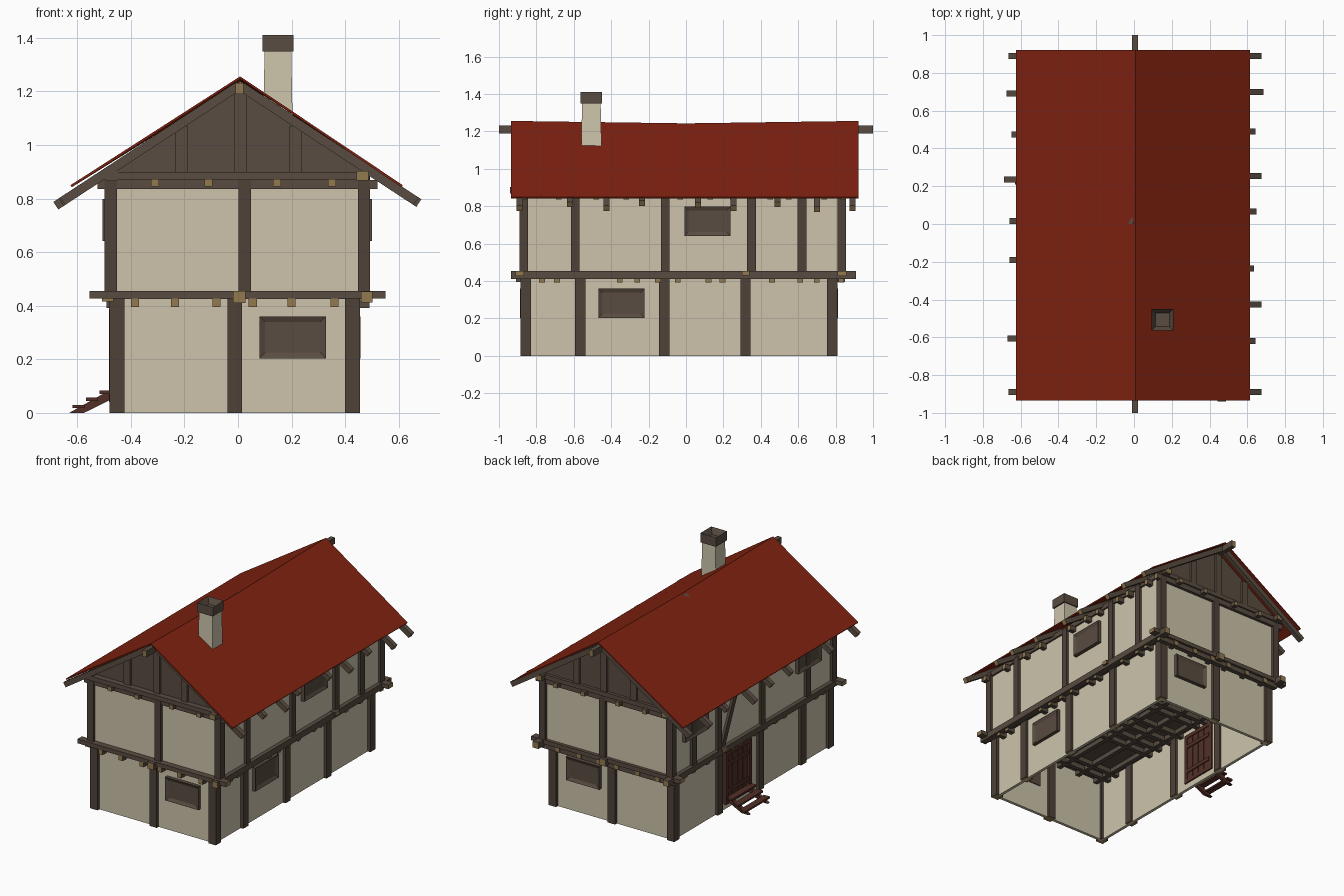
import bpy, bmesh, math
from mathutils import Matrix, Vector

if "Cube" in bpy.data.objects:
    bpy.data.objects.remove(bpy.data.objects["Cube"])


def material(name, r, g, b):
    m = bpy.data.materials.new(name)
    lin = [((c / 255 + 0.055) / 1.055) ** 2.4 for c in (r, g, b)]
    m.diffuse_color = (*lin, 1)
    m.use_nodes = True
    m.node_tree.nodes["Principled BSDF"].inputs["Base Color"].default_value = m.diffuse_color
    return m


PLASTER = material("plaster", 205, 196, 171)
POST = material("dark timber", 79, 66, 57)
BEAM = material("timber", 89, 76, 65)
END = material("cut timber end", 147, 122, 80)
ROOF = material("roof red", 128, 34, 16)
DOOR = material("door brown", 82, 47, 39)


def add_object(name, bm, *mats):
    me = bpy.data.meshes.new(name)
    bm.to_mesh(me)
    bm.free()
    for m in mats:
        me.materials.append(m)
    ob = bpy.data.objects.new(name, me)
    bpy.context.collection.objects.link(ob)
    return ob


def boxes(name, items, mat, end=None):
    """items: (lo, hi) or (lo, hi, matrix); faces across axis `end` get the cut-end colour."""
    bm = bmesh.new()
    for lo, hi, *mx in items:
        lo, hi = Vector(lo), Vector(hi)
        vs = bmesh.ops.create_cube(bm, size=1)["verts"]
        if end is not None:
            for f in {f for v in vs for f in v.link_faces}:
                f.normal_update()
                f.material_index = int(abs(f.normal[end]) > 0.9)
        for v in vs:
            v.co = Vector(((lo[i] + hi[i]) / 2 + v.co[i] * (hi[i] - lo[i]) for i in range(3)))
            if mx:
                v.co = mx[0] @ v.co
    return add_object(name, bm, mat, END)


def prism(name, pts, y0, y1, mat):
    """Extrude an x-z outline along y."""
    bm = bmesh.new()
    f = bm.faces.new([bm.verts.new((x, y0, z)) for x, z in pts])
    top = bmesh.ops.extrude_face_region(bm, geom=[f])["geom"]
    bmesh.ops.translate(bm, verts=[v for v in top if isinstance(v, bmesh.types.BMVert)], vec=(0, y1 - y0, 0))
    bmesh.ops.recalc_face_normals(bm, faces=bm.faces)
    return add_object(name, bm, mat)


def walls(name, x0, x1, y0, y1, z0, z1, t=0.02):
    boxes(name, [((x0, y0, z0), (x1, y0 + t, z1)), ((x0, y1 - t, z0), (x1, y1, z1)),
                 ((x0, y0 + t, z0), (x0 + t, y1 - t, z1)), ((x1 - t, y0 + t, z0), (x1, y1 - t, z1))], PLASTER)


def posts(name, xs, ys, mid, z0, z1, w):
    """Posts around a storey: both long sides at every y, and one mid post on each short side."""
    spots = [(x, y) for x in xs for y in ys] + [(mid, ys[0]), (mid, ys[-1])]
    h = w / 2
    boxes(name, [((x - h, y - h, z0), (x + h, y + h, z1)) for x, y in spots], POST, 2)


# Plaster storeys, the upper one jettied out
walls("lower_walls", -0.46, 0.435, -0.865, 0.79, 0, 0.43)
walls("upper_walls", -0.48, 0.475, -0.87, 0.835, 0.43, 0.89)
boxes("upper_floor", [((-0.48, -0.87, 0.425), (0.475, 0.835, 0.435))], BEAM)

# Posts
posts("lower_posts", (-0.452, 0.427), (-0.857, -0.565, -0.117, 0.318, 0.782), -0.012, 0, 0.43, 0.055)
posts("upper_posts", (-0.475, 0.47), (-0.867, -0.592, -0.11, 0.35, 0.62, 0.833), 0.025, 0.44, 0.89, 0.046)

# Main beams at floor level and at the eaves
boxes("floor_beams_across", [((-0.555, -0.912, 0.427), (0.55, -0.865, 0.455)),
                             ((-0.555, 0.81, 0.427), (0.55, 0.857, 0.455)),
                             ((-0.51, 0.3, 0.43), (0.515, 0.34, 0.455))], BEAM, 0)
boxes("floor_beams_along", [((0.46, -0.935, 0.412), (0.502, 0.91, 0.453)),
                            ((-0.507, -0.9, 0.415), (-0.465, 0.91, 0.453)),
                            ((-0.018, -0.935, 0.41), (0.028, 0.88, 0.454))], BEAM, 1)
boxes("tie_beams", [((-0.52, -0.905, 0.87), (0.49, -0.86, 0.9)),
                    ((-0.52, 0.82, 0.87), (0.49, 0.865, 0.9))], BEAM, 0)
boxes("wall_plates", [((0.443, -0.94, 0.868), (0.487, 0.9, 0.902)),
                      ((-0.49, -0.9, 0.868), (-0.447, 0.9, 0.902))], BEAM, 1)

# Joists with pale cut ends
boxes("floor_joists_along", [((x - 0.015, -0.91, 0.395), (x + 0.015, 0.85, 0.427))
                             for x in (-0.385, -0.235, -0.08, 0.055, 0.2, 0.36)], BEAM, 1)
boxes("floor_joists_across", [((-0.49, y - 0.015, 0.392), (0.49, y + 0.015, 0.424))
                              for y in (-0.77, -0.69, -0.355, -0.26, -0.15, -0.045, 0.12, 0.195,
                                        0.46, 0.61, 0.7, 0.83)], BEAM, 0)
boxes("eaves_joists_along", [((x - 0.015, -0.92, 0.845), (x + 0.015, 0.89, 0.873))
                             for x in (-0.31, -0.11, 0.145, 0.35)], BEAM, 1)
boxes("eaves_joists_across", [((-0.525, y - 0.015, 0.835), (0.52, y + 0.015, 0.87))
                              for y in (-0.87, -0.68, -0.48, -0.32, -0.03, 0.13, 0.25, 0.45, 0.55, 0.74, 0.84)],
      BEAM, 0)

# Gables: boarded infill with studs
for side, y in (("front", -0.865), ("back", 0.825)):
    prism(side + "_gable", [(-0.48, 0.87), (0.48, 0.87), (0.48, 0.9), (0.005, 1.215), (-0.48, 0.9)], y, y + 0.02, BEAM)
    boxes(side + "_gable_studs", [((x - 0.023, y - 0.015, 0.89), (x + 0.023, y + 0.035, z))
                                  for x, z in ((-0.21, 1.07), (0.01, 1.2), (0.215, 1.07))], BEAM)

# Ridge beam and rafters
boxes("ridge_beam", [((-0.01, -1, 1.19), (0.02, 1, 1.232))], BEAM, 1)
SLOPE = math.atan(0.655)


def rafter(sx, y, reach):
    rot = Matrix.Translation((0.005, y, 1.222)) @ Matrix.Rotation(SLOPE if sx > 0 else math.pi - SLOPE, 4, "Y")
    return ((0, -0.016, -0.017), (reach / math.cos(SLOPE), 0.016, 0.017), rot)


boxes("right_rafters", [rafter(1, y, r) for y, r in (
    (0.89, 0.66), (0.7, 0.67), (0.49, 0.63), (0.255, 0.66), (0.065, 0.635), (-0.235, 0.62),
    (-0.425, 0.66), (-0.62, 0.63), (-0.89, 0.66))], BEAM, 0)
boxes("left_rafters", [rafter(-1, y, r) for y, r in (
    (0.89, 0.66), (0.69, 0.67), (0.475, 0.645), (0.235, 0.685), (0.015, 0.655), (-0.19, 0.655),
    (-0.605, 0.665), (-0.89, 0.66))], BEAM, 0)

# Roof with a slight sag in the ridge
verts, faces = [], []
for y, z in ((-0.935, 1.256), (0, 1.243), (0.922, 1.256)):
    verts += [(-0.625, y, 0.85), (0.008, y, z), (0.615, y, 0.85)]
for i in (0, 3):
    faces += [(i, i + 1, i + 4, i + 3), (i + 1, i + 2, i + 5, i + 4)]
bm = bmesh.new()
bv = [bm.verts.new(v) for v in verts]
for f in faces:
    bm.faces.new([bv[i] for i in f])
for f in bm.faces:
    f.normal_update()
    if f.normal.z < 0:
        f.normal_flip()
roof = add_object("roof", bm, ROOF)
solid = roof.modifiers.new("thickness", "SOLIDIFY")
solid.thickness = 0.009
solid.offset = -1

# Chimney: tapered shaft and hollow cap
bm = bmesh.new()
shaft = bmesh.ops.create_cone(bm, cap_ends=True, segments=4, radius1=0.08, radius2=0.07, depth=0.36,
                              matrix=Matrix.Translation((0.149, -0.506, 1.18)) @ Matrix.Rotation(math.pi / 4, 4, "Z"))
add_object("chimney_shaft", bm, PLASTER)
bm = bmesh.new()
bmesh.ops.create_cube(bm, size=1, matrix=Matrix.Translation((0.15, -0.507, 1.38)) @ Matrix.Diagonal((0.116, 0.116, 0.062, 1)))
top = max(bm.faces, key=lambda f: f.calc_center_median().z)
bmesh.ops.inset_region(bm, faces=[top], thickness=0.03)
bmesh.ops.translate(bm, verts=top.verts, vec=(0, 0, -0.04))
add_object("chimney_cap", bm, BEAM)


# Shuttered windows: outer frame with inset panel, turned to face each wall
def window(name, x, y, z, turn):
    bm = bmesh.new()
    mx = Matrix.Translation((x, y, z)) @ Matrix.Rotation(turn, 4, "Z") @ Matrix.Diagonal((0.248, 0.05, 0.157, 1))
    bmesh.ops.create_cube(bm, size=1, matrix=mx)
    out = Matrix.Rotation(turn, 3, "Z") @ Vector((0, -1, 0))
    bm.normal_update()
    front = max(bm.faces, key=lambda f: f.normal.dot(out))
    bmesh.ops.inset_region(bm, faces=[front], thickness=0.03)
    bmesh.ops.translate(bm, verts=front.verts, vec=-out * 0.01)
    add_object(name, bm, BEAM)


R, L, B = math.pi / 2, -math.pi / 2, math.pi
window("front_window", 0.204, -0.863, 0.282, 0)
window("back_window", 0.2, 0.788, 0.282, B)
window("right_lower_window", 0.433, -0.345, 0.282, R)
window("right_upper_window", 0.475, 0.115, 0.72, R)
window("left_upper_window_front", -0.48, -0.6, 0.72, L)
window("left_upper_window_back", -0.48, 0.6, 0.72, L)

# Diagonal brace beside the upper left wall
brace = Matrix.Translation((-0.482, 0.22, 0.66)) @ Matrix.Rotation(math.radians(24), 4, "X")
boxes("left_brace", [((-0.014, -0.018, -0.225), (0.014, 0.018, 0.225), brace)], POST)

# Door: frame, planks and cross bars
boxes("door_frame", [((-0.482, y, 0.04), (-0.43, y + 0.025, 0.385)) for y in (-0.01, 0.235)]
      + [((-0.482, -0.01, 0.365), (-0.43, 0.26, 0.39)), ((-0.482, -0.01, 0.04), (-0.43, 0.26, 0.065))], DOOR)
boxes("door_planks", [((-0.47, 0.017 + 0.055 * i, 0.065), (-0.435, 0.066 + 0.055 * i, 0.365))
                      for i in range(4)], DOOR)
boxes("door_bars", [((-0.478, 0.015, z), (-0.428, 0.235, z + 0.025)) for z in (0.11, 0.29)], DOOR)

# Steps up to the door
for i, y in enumerate((0.01, 0.21)):
    prism("step_stringer_%d" % (i + 1), [(-0.47, 0.09), (-0.63, 0), (-0.575, 0), (-0.47, 0.052)], y, y + 0.022, DOOR)
boxes("step_treads", [((x - 0.022, -0.01, z - 0.012), (x + 0.022, 0.25, z))
                      for x, z in ((-0.595, 0.03), (-0.545, 0.057), (-0.495, 0.083))], DOOR)
